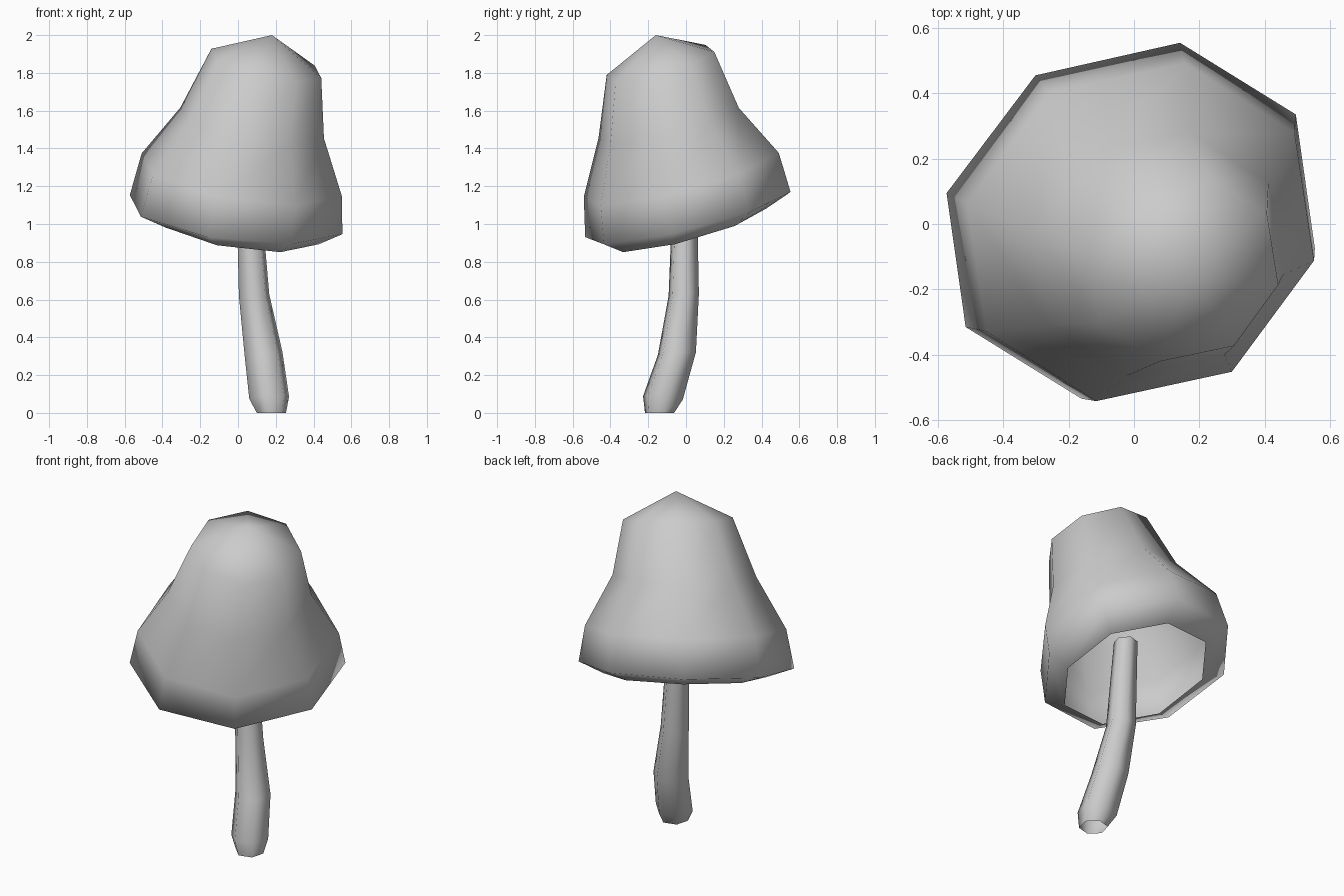
import bpy, bmesh, math
from mathutils import Vector

cube = bpy.data.objects.get("Cube")
if cube:
    bpy.data.objects.remove(cube)

# One plain grey for everything
grey = bpy.data.materials.new("plain grey")
grey.use_nodes = True
colour = (0.6, 0.6, 0.6, 1)
grey.diffuse_color = colour
grey.node_tree.nodes["Principled BSDF"].inputs["Base Color"].default_value = colour

# Uphill direction of the cap's lean, along which its rings are narrower
LEAN = Vector((math.cos(math.radians(121)), math.sin(math.radians(121))))


def loft(name, sides, phase, rings, tip=None):
    """Skin tilted rings (x, y, z, radius, slope_x, slope_y, squash) from bottom to top."""
    bm = bmesh.new()
    loops = []
    for cx, cy, cz, radius, slope_x, slope_y, squash in rings:
        loop = []
        for i in range(sides):
            angle = math.radians(phase) + math.tau * i / sides
            d = Vector((math.cos(angle), math.sin(angle))) * radius
            d -= LEAN * d.dot(LEAN) * (1 - squash)
            loop.append(bm.verts.new((cx + d.x, cy + d.y, cz + slope_x * d.x + slope_y * d.y)))
        loops.append(loop)
    for low, high in zip(loops, loops[1:]):
        for i in range(sides):
            j = (i + 1) % sides
            bm.faces.new((low[i], low[j], high[j], high[i]))
    if tip:
        apex = bm.verts.new(tip)
        for i in range(sides):
            bm.faces.new((loops[-1][i], loops[-1][(i + 1) % sides], apex))
    for face in bm.faces:
        face.smooth = True
    mesh = bpy.data.meshes.new(name)
    bm.to_mesh(mesh)
    bm.free()
    mesh.materials.append(grey)
    obj = bpy.data.objects.new(name, mesh)
    bpy.context.collection.objects.link(obj)
    return obj


# Hollow eight-sided cap, leaning forward and to its left
loft("mushroom_cap", 8, -12, [
    (0.00, 0.01, 0.985, 0.455, -0.17, 0.28, 0.9),
    (-0.01, 0.01, 1.05, 0.6, -0.145, 0.26, 0.885),
    (0.02, -0.025, 1.26, 0.56, -0.17, 0.27, 0.91),
    (0.075, -0.092, 1.535, 0.4, -0.17, 0.26, 0.92),
    (0.15, -0.135, 1.85, 0.305, -0.22, 0.27, 0.93),
], tip=(0.18, -0.16, 2.0))

# Curved open stem reaching up inside the cap
loft("mushroom_stem", 6, 15, [
    (0.177, -0.14, 0.0, 0.08, 0, 0, 1),
    (0.165, -0.122, 0.08, 0.109, 0.08, -0.1, 1),
    (0.135, -0.048, 0.315, 0.104, 0.05, 0.05, 1),
    (0.085, -0.012, 0.625, 0.083, 0.05, 0.05, 1),
    (0.055, -0.006, 1.175, 0.066, 0, 0, 1),
])
